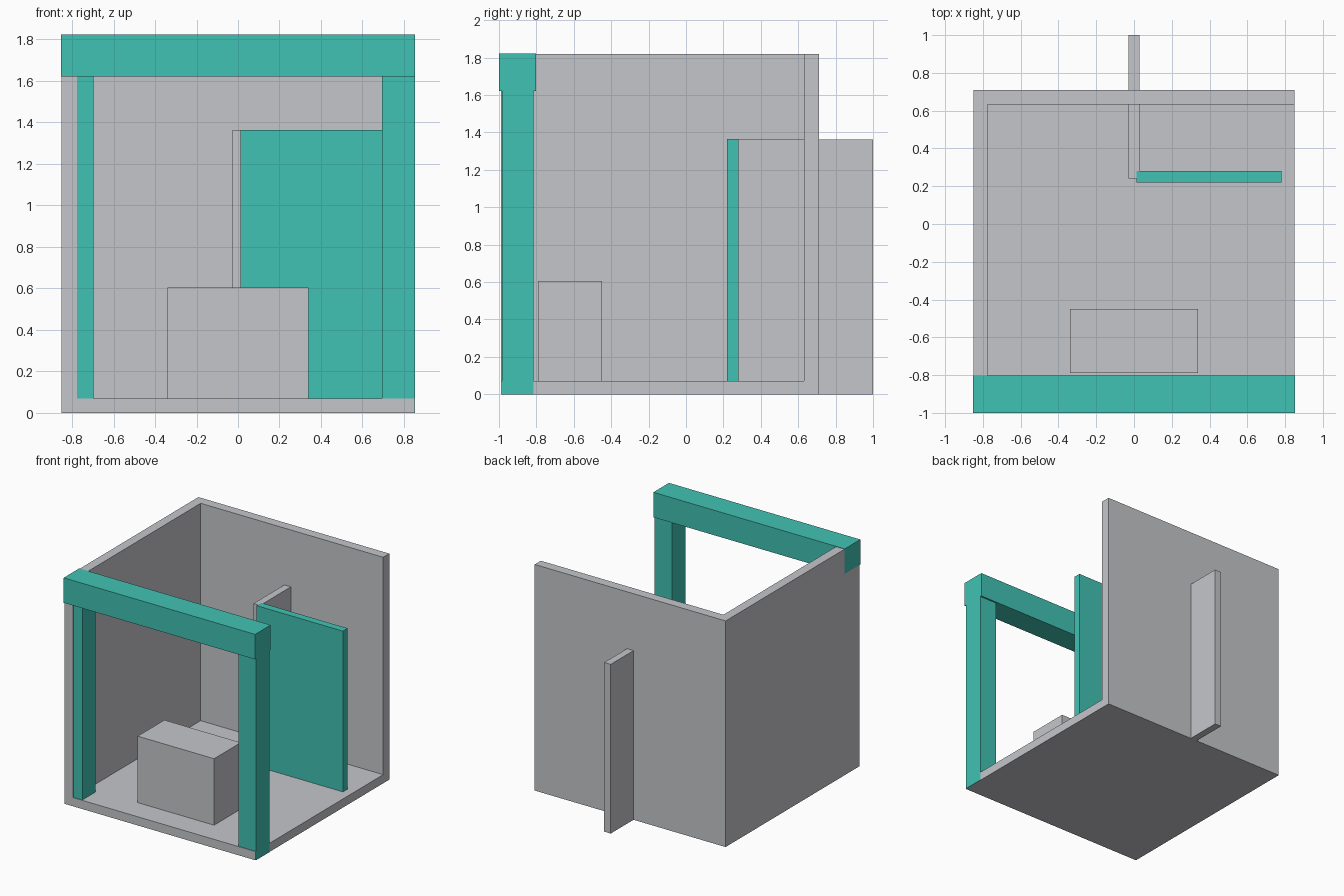
import bpy
import bmesh
from mathutils import Vector

if "Cube" in bpy.data.objects:
    bpy.data.objects.remove(bpy.data.objects["Cube"])


def make_material(name, color):
    mat = bpy.data.materials.new(name)
    mat.diffuse_color = (*color, 1.0)
    mat.use_nodes = True
    mat.node_tree.nodes["Principled BSDF"].inputs["Base Color"].default_value = mat.diffuse_color
    return mat


GREY = make_material("light grey", (0.558, 0.565, 0.591))
TEAL = make_material("teal", (0.053, 0.54, 0.456))


def box(name, x, y, z, mat):
    """Box spanning the given (min, max) ranges, origin at its centre."""
    size = Vector((x[1] - x[0], y[1] - y[0], z[1] - z[0]))
    mesh = bpy.data.meshes.new(name)
    bm = bmesh.new()
    bmesh.ops.create_cube(bm, size=1.0)
    bmesh.ops.scale(bm, vec=size, verts=bm.verts)
    bm.to_mesh(mesh)
    bm.free()
    mesh.materials.append(mat)
    obj = bpy.data.objects.new(name, mesh)
    obj.location = (sum(x) / 2, sum(y) / 2, sum(z) / 2)
    bpy.context.collection.objects.link(obj)
    return obj


# Room shell: solid block hollowed out, open at the front, right and top
shell = box("room_shell", (-0.85, 0.85), (-0.99, 0.71), (0, 1.82), GREY)
cutter = box("room_cutter", (-0.775, 1.2), (-1.3, 0.632), (0.07, 2.2), GREY)
cut = shell.modifiers.new("hollow", 'BOOLEAN')
cut.operation = 'DIFFERENCE'
cut.solver = 'EXACT'
cut.object = cutter
bpy.context.view_layer.objects.active = shell
bpy.ops.object.modifier_apply(modifier=cut.name)
bpy.data.objects.remove(cutter)

# Front frame: two posts and a lintel
box("left_post", (-0.80, -0.697), (-0.985, -0.815), (0.03, 1.64), TEAL)
box("right_post", (0.695, 0.852), (-0.985, -0.815), (0.0, 1.64), TEAL)
box("lintel", (-0.852, 0.852), (-1.0, -0.802), (1.622, 1.823), TEAL)

# Counter block behind the frame
box("counter", (-0.34, 0.34), (-0.79, -0.45), (0.05, 0.605), GREY)

# Partition running through the back wall, and the panel joined to it
box("partition", (-0.03, 0.028), (0.24, 1.0), (0.0, 1.362), GREY)
box("panel", (0.012, 0.78), (0.22, 0.28), (0.03, 1.364), TEAL)
